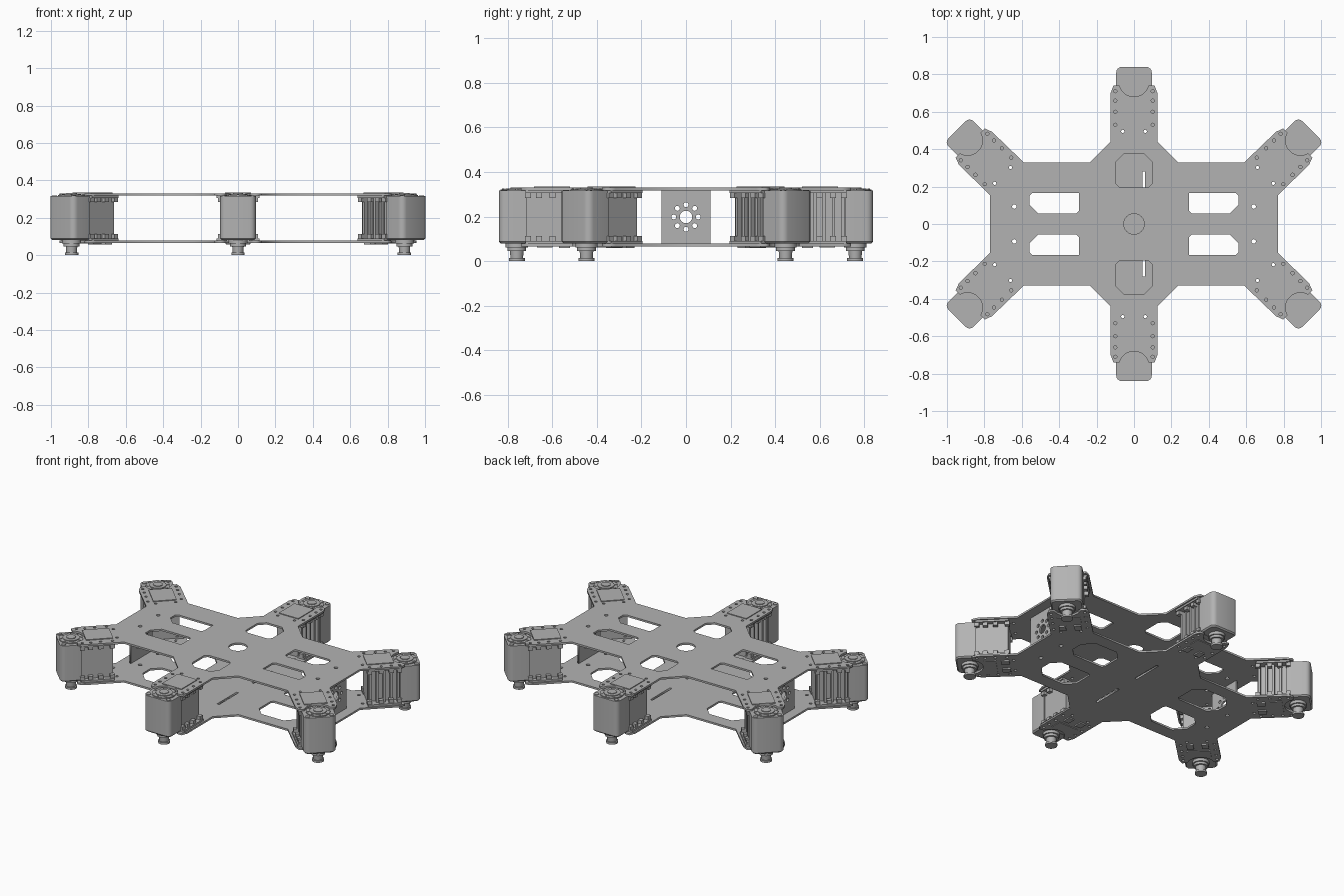
import bpy, bmesh
from math import sin, cos, pi, radians
from mathutils import Matrix, Vector

cube = bpy.data.objects.get("Cube")
if cube:
    bpy.data.objects.remove(cube, do_unlink=True)

grey = bpy.data.materials.new("light_grey_metal")
grey.use_nodes = True
grey.diffuse_color = (0.45, 0.45, 0.45, 1)
grey.node_tree.nodes["Principled BSDF"].inputs["Base Color"].default_value = (0.45, 0.45, 0.45, 1)

# Horn position and outward heading of each arm
ARMS = [(sx * 0.89, sy * 0.447, -sx * (45 if sy > 0 else 135)) for sx in (1, -1) for sy in (1, -1)]
ARMS += [(0, 0.76, 0), (0, -0.76, 180)]


def place(arm, pts):
    """Move points from arm space (origin at horn, +y outward) to the model."""
    a = radians(arm[2])
    return [(arm[0] + x * cos(a) - y * sin(a), arm[1] + x * sin(a) + y * cos(a)) for x, y in pts]


def circle(x, y, r, n=12):
    return [(x + r * cos(2 * pi * i / n), y + r * sin(2 * pi * i / n)) for i in range(n)]


def sheet(name, loops, thickness):
    """Flat plate from an outline followed by its holes."""
    cu = bpy.data.curves.new(name, 'CURVE')
    cu.dimensions = '2D'
    cu.fill_mode = 'BOTH'
    cu.extrude = thickness / 2
    for pts in loops:
        sp = cu.splines.new('POLY')
        sp.points.add(len(pts) - 1)
        for p, (x, y) in zip(sp.points, pts):
            p.co = (x, y, 0, 1)
        sp.use_cyclic_u = True
    ob = bpy.data.objects.new(name, cu)
    bpy.context.collection.objects.link(ob)
    bpy.ops.object.select_all(action='DESELECT')
    ob.select_set(True)
    bpy.context.view_layer.objects.active = ob
    bpy.ops.object.convert(target='MESH')
    ob = bpy.context.object
    ob.data.materials.clear()
    ob.data.materials.append(grey)
    return ob


def mirror4(pts):
    return [[(sx * x, sy * y) for x, y in pts] for sx in (1, -1) for sy in (1, -1)]


# Plate outline: six arms whose tips are cut around the horn
bite = [(0.08 * cos(radians(a)), 0.08 * sin(radians(a))) for a in range(-15, -166, -15)]
tip = [(0.125, -0.06), (0.11, -0.02)] + bite + [(-0.11, -0.02), (-0.125, -0.06)]
quarter = [(0.77, 0.155)] + place((0.89, 0.447, -45), tip) + [(0.59, 0.33), (0.235, 0.33), (0.125, 0.44)]
half = quarter + place((0, 0.76, 0), tip) + [(-x, y) for x, y in reversed(quarter)]
outline = half + [(-x, -y) for x, y in half]

# Screw holes shared by both plates
screws = [circle(sx * x, sy * y, 0.012) for sx in (1, -1) for sy in (1, -1) for x, y in [(0.64, 0.093)]]
for arm in ARMS:
    spots = [(s * 0.1, y) for s in (1, -1) for y in (-0.23, -0.16, -0.1, -0.05)]
    spots += [(s * 0.06, -0.265) for s in (1, -1)]
    screws += [circle(x, y, 0.009, 8) for x, y in place(arm, spots)]

slot = [(0.31, 0.055), (0.51, 0.055), (0.56, 0.105), (0.56, 0.15), (0.545, 0.165), (0.295, 0.165), (0.295, 0.07)]
window = [(0.095, 0.215), (0.095, 0.335), (0.055, 0.375), (-0.055, 0.375),
          (-0.095, 0.335), (-0.095, 0.215), (-0.075, 0.195), (0.075, 0.195)]
windows = [window, [(x, -y) for x, y in window]]
top = sheet("top_plate", [outline] + screws + mirror4(slot) + windows + [circle(0, 0, 0.055, 32)], 0.012)
top.location.z = 0.324

big_slot = [(0.3, 0.055), (0.51, 0.055), (0.56, 0.105), (0.56, 0.18), (0.5, 0.245), (0.34, 0.245), (0.285, 0.19), (0.285, 0.07)]
slit = [(0.045, 0.08), (0.06, 0.08), (0.06, 0.28), (0.045, 0.28)]
slits = [slit, [(x, -y) for x, y in slit]]
bottom = sheet("bottom_plate", [outline] + screws + mirror4(big_slot) + slits, 0.012)
bottom.location.z = 0.072

# Upright side panels with a ring of holes
panel = [(-0.11, -0.12), (0.11, -0.12), (0.11, 0.12), (-0.11, 0.12)]
ring = [circle(x, y, 0.011) for x, y in circle(0, 0, 0.055, 8)]
for side, name in ((1, "left"), (-1, "right")):
    ob = sheet(name + "_side_panel", [panel, circle(0, 0, 0.028, 20)] + ring, 0.012)
    ob.rotation_euler = (pi / 2, 0, pi / 2)
    ob.location = (side * 0.7, 0, 0.198)


def box(bm, x0, x1, y0, y1, z0, z1):
    m = Matrix.Translation(((x0 + x1) / 2, (y0 + y1) / 2, (z0 + z1) / 2))
    return bmesh.ops.create_cube(bm, size=1, matrix=m @ Matrix.Diagonal((x1 - x0, y1 - y0, z1 - z0, 1)))['verts']


def cyl(bm, x, y, z0, z1, r0, r1=None, n=24):
    bmesh.ops.create_cone(bm, cap_ends=True, segments=n, radius1=r0, radius2=r1 or r0,
                          depth=z1 - z0, matrix=Matrix.Translation((x, y, (z0 + z1) / 2)))


def finish(bm, name):
    me = bpy.data.meshes.new(name)
    bm.to_mesh(me)
    bm.free()
    me.materials.append(grey)
    return me


# Rounded outer cap of the servo
bm = bmesh.new()
verts = box(bm, -0.095, 0.095, -0.045, 0.08, 0.08, 0.316)
upright = [e for e in bm.edges if abs(e.verts[0].co.z - e.verts[1].co.z) > 0.1 and e.verts[0].co.y > 0]
bmesh.ops.bevel(bm, geom=upright, offset=0.03, segments=4, profile=0.5, affect='EDGES')
rim = [e for e in bm.edges if all(v.co.z < 0.081 for v in e.verts)]
bmesh.ops.bevel(bm, geom=rim, offset=0.008, segments=1, affect='EDGES')
for s in (1, -1):
    cyl(bm, s * 0.072, 0.057, 0.314, 0.32, 0.014, n=12)
cap = finish(bm, "servo_cap")

# Servo body: smooth wall on one side, upright ribs on the other
bm = bmesh.new()
box(bm, -0.085, 0.065, -0.235, -0.04, 0.08, 0.318)
for i in range(5):
    y = -0.23 + i * 0.042
    box(bm, 0.06, 0.088, y, y + 0.014, 0.085, 0.313)
body = finish(bm, "servo_body")

# Mounting lugs with screw bosses, and thin cover plates
bm = bmesh.new()
for s in (1, -1):
    for z0, z1 in ((0.078, 0.09), (0.306, 0.318)):
        box(bm, *sorted((s * 0.06, s * 0.115)), -0.24, -0.04, z0, z1)
    for y in (-0.23, -0.16, -0.1, -0.05):
        for z0, z1 in ((0.09, 0.112), (0.284, 0.306)):
            box(bm, *sorted((s * 0.08, s * 0.108)), y - 0.014, y + 0.014, z0, z1)
    box(bm, *sorted((s * 0.025, s * 0.065)), -0.24, -0.19, 0.058, 0.067)
box(bm, -0.07, 0.07, -0.24, -0.078, 0.328, 0.335)
box(bm, -0.07, 0.07, -0.16, -0.09, 0.062, 0.067)
lugs = finish(bm, "servo_mount")

# Upper horn disc with a ring of small bolts
bm = bmesh.new()
cyl(bm, 0, 0, 0.315, 0.322, 0.072, n=32)
cyl(bm, 0, 0, 0.321, 0.327, 0.05, n=32)
cyl(bm, 0, 0, 0.326, 0.331, 0.028)
for x, y in circle(0, 0, 0.061, 8):
    cyl(bm, x, y, 0.321, 0.325, 0.006, n=8)
horn = finish(bm, "upper_horn")

# Lower output shaft: collar, neck and foot flange
bm = bmesh.new()
cyl(bm, 0, 0, 0.062, 0.082, 0.05)
cyl(bm, 0, 0, 0.046, 0.063, 0.042)
cyl(bm, 0, 0, 0.012, 0.047, 0.028, 0.031)
cyl(bm, 0, 0, 0, 0.013, 0.036)
shaft = finish(bm, "output_shaft")

# Repeat the servo parts on every arm
NAMES = ["back_left", "front_left", "back_right", "front_right", "back_middle", "front_middle"]
servo_parts = []
for name, (x, y, heading) in zip(NAMES, ARMS):
    for mesh in (cap, body, lugs, horn, shaft):
        ob = bpy.data.objects.new(name + "_" + mesh.name, mesh)
        bpy.context.collection.objects.link(ob)
        ob.location = (x, y, 0)
        ob.rotation_euler.z = radians(heading)
        servo_parts.append(ob)

# Smooth the rounded parts, keep hard edges
bpy.ops.object.select_all(action='DESELECT')
for ob in servo_parts[:5]:
    ob.select_set(True)
bpy.context.view_layer.objects.active = servo_parts[0]
bpy.ops.object.shade_smooth_by_angle(angle=radians(35))
